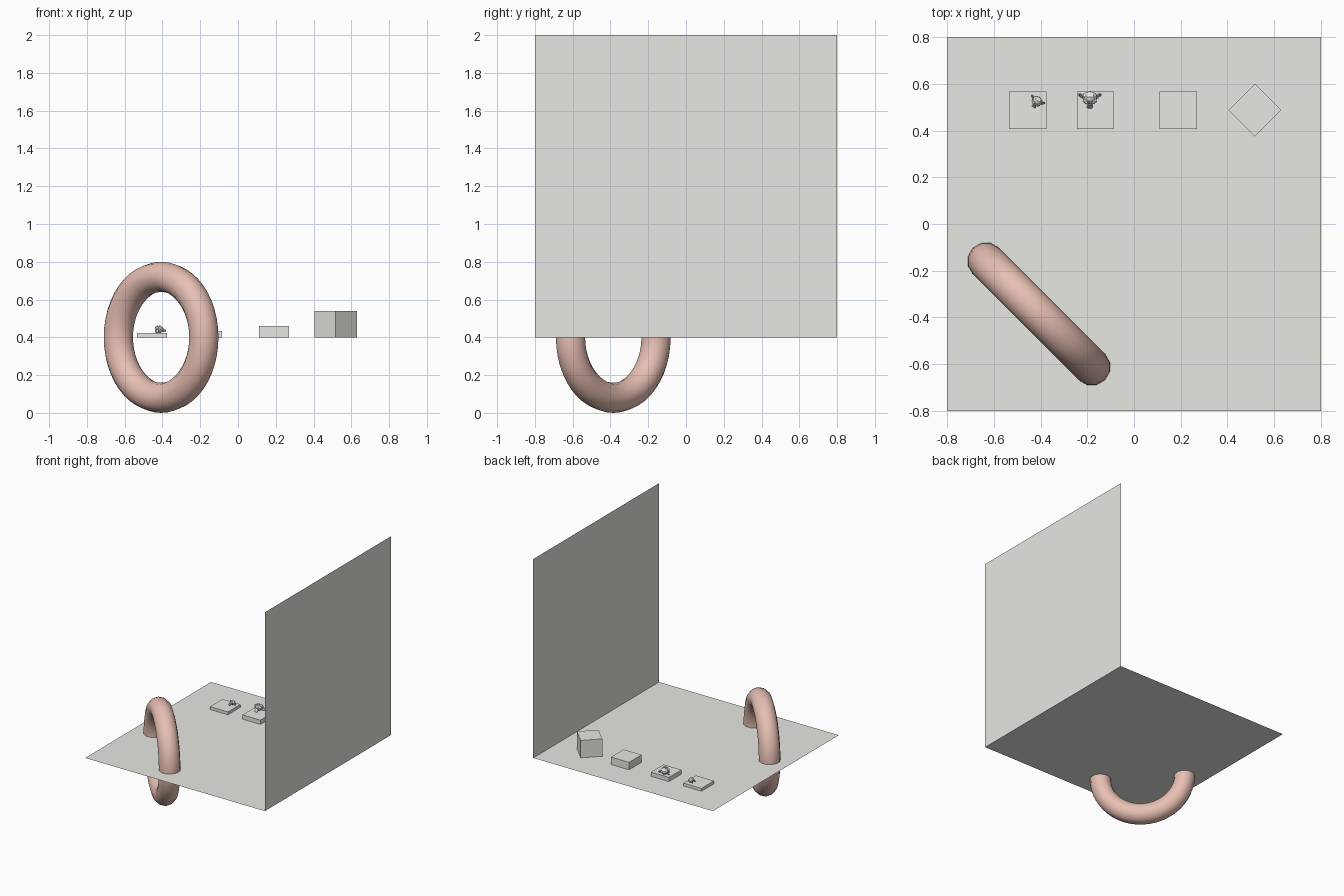
import bpy
from math import radians, pi
from mathutils import Vector

cube = bpy.data.objects.get("Cube")
if cube:
    bpy.data.objects.remove(cube, do_unlink=True)

FLOOR = 0.4


def material(name, rgb):
    m = bpy.data.materials.new(name)
    m.use_nodes = True
    m.diffuse_color = (*rgb, 1)
    m.node_tree.nodes["Principled BSDF"].inputs["Base Color"].default_value = (*rgb, 1)
    return m


grey = material("light_grey", (0.8, 0.8, 0.76))
pink = material("soft_pink", (0.8, 0.52, 0.45))


def finish(name, mat):
    ob = bpy.context.object
    ob.name = name
    ob.data.materials.clear()
    ob.data.materials.append(mat)
    return ob


# Floor and side wall
bpy.ops.mesh.primitive_plane_add(size=1.6, location=(0, 0, FLOOR))
finish("floor", grey)
bpy.ops.mesh.primitive_plane_add(size=1.6, location=(0.8, 0, 1.2), rotation=(0, pi / 2, 0))
finish("side_wall", grey)

# Upright ring, half sunk through the floor
bpy.ops.mesh.primitive_torus_add(location=(-0.407, -0.385, FLOOR), rotation=(pi / 2, 0, -pi / 4),
                                 major_segments=48, minor_segments=12,
                                 major_radius=0.32, minor_radius=0.08)
finish("ring", pink)
bpy.ops.object.shade_smooth()


# Row of blocks
def block(name, x, height, turn=0):
    bpy.ops.mesh.primitive_cube_add(size=1, location=(x, 0.487, FLOOR + height / 2),
                                    rotation=(0, 0, turn))
    bpy.context.object.scale = (0.16, 0.16, height)
    finish(name, grey)


block("thin_block", -0.455, 0.023)
block("low_block", -0.165, 0.034)
block("medium_block", 0.19, 0.06)
block("turned_block", 0.517, 0.14, pi / 4)


# Monkey heads leaning back on the two low blocks
def head(name, x, y, base, size, turn):
    bpy.ops.mesh.primitive_monkey_add(size=2, rotation=(radians(-36), 0, turn))
    ob = finish(name, grey)
    ob.scale = (size,) * 3
    bpy.context.view_layer.update()
    pts = [ob.matrix_world @ v.co for v in ob.data.vertices]
    mid = [(min(p[i] for p in pts) + max(p[i] for p in pts)) / 2 for i in range(2)]
    ob.location = Vector((x - mid[0], y - mid[1], FLOOR + base - min(p.z for p in pts)))


head("small_monkey_head", -0.41, 0.525, 0.023, 0.025, radians(-32))
head("large_monkey_head", -0.189, 0.532, 0.034, 0.036, 0)
